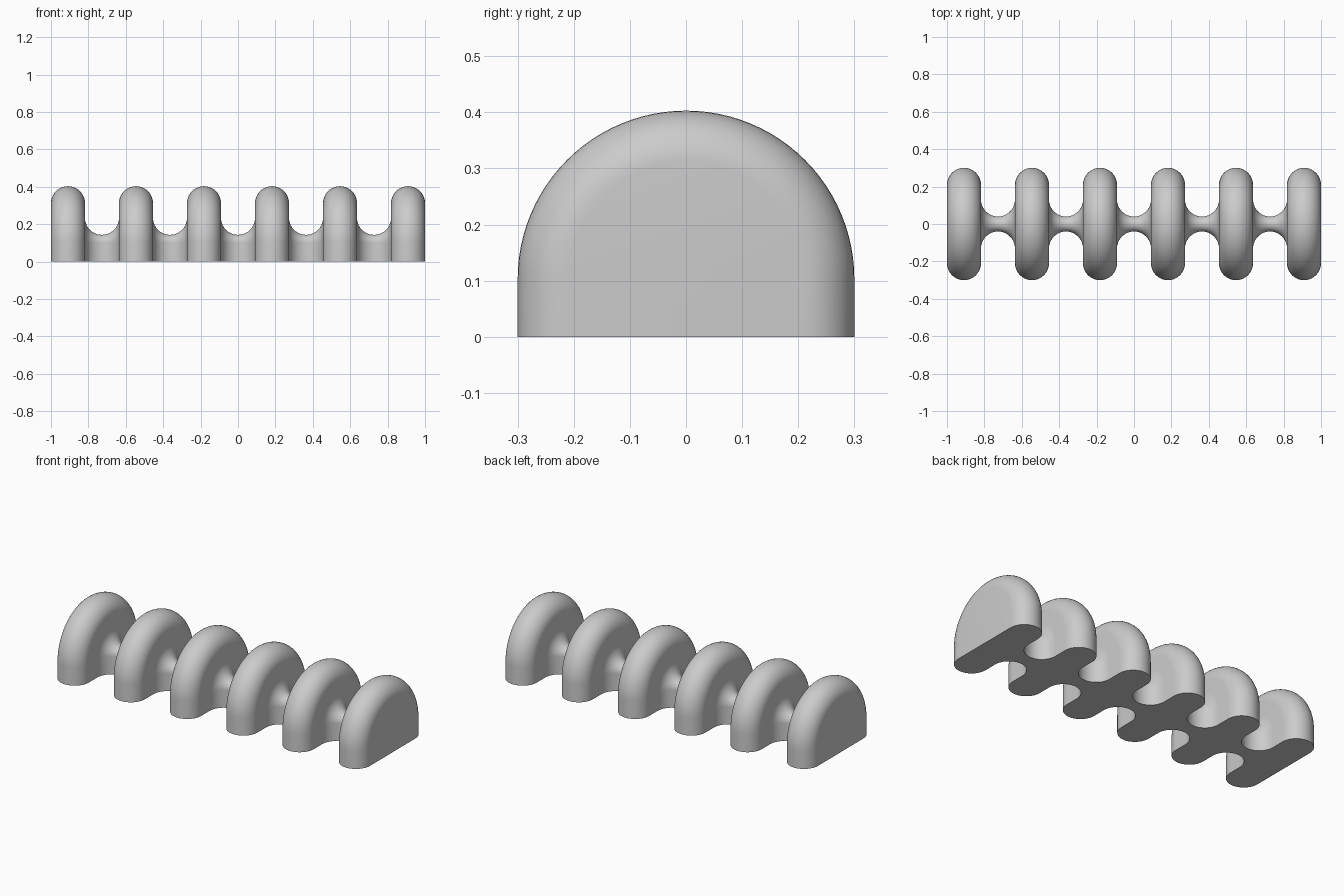
import bpy, bmesh, math

cube = bpy.data.objects.get("Cube")
if cube:
    bpy.data.objects.remove(cube, do_unlink=True)

FINS = 6
R = 1 / (FINS - 0.5) / 2          # radius of every fin tip and every gap
OUTER, NECK, AXIS_Z = 0.3, 0.04, 0.103
ARC, SWEEP = 20, 48

material = bpy.data.materials.new("plain grey")
material.use_nodes = True
grey = (0.6, 0.6, 0.6, 1)
material.diffuse_color = grey
material.node_tree.nodes["Principled BSDF"].inputs["Base Color"].default_value = grey

# Wavy profile along x: rounded fin tips alternating with rounded necks
profile = []
for i in range(2 * FINS - 1):
    centre = -1 + R * (2 * i + 1)
    fin = i % 2 == 0
    for k in range(ARC + 1):
        a = math.pi * k / ARC
        bulge = R * math.sin(a)
        radius = OUTER - R + bulge if fin else NECK + R - bulge
        profile.append((centre - R * math.cos(a), radius))

# Arch-shaped section at each profile point, with straight legs to the floor
bm = bmesh.new()
rings = []
for x, r in profile:
    section = [(-r, 0)]
    for k in range(SWEEP + 1):
        a = math.pi * k / SWEEP
        section.append((-r * math.cos(a), AXIS_Z + r * math.sin(a)))
    section.append((r, 0))
    rings.append([bm.verts.new((x, y, z)) for y, z in section])

# Skin between neighbouring sections, including the flat base
for a, b in zip(rings, rings[1:]):
    n = len(a)
    for j in range(n):
        k = (j + 1) % n
        bm.faces.new((a[j], a[k], b[k], b[j]))

# Flat ends
bm.faces.new(rings[0])
bm.faces.new(rings[-1])
bmesh.ops.recalc_face_normals(bm, faces=bm.faces)

mesh = bpy.data.meshes.new("ribbed_bar")
bm.to_mesh(mesh)
bm.free()
mesh.materials.append(material)
bar = bpy.data.objects.new("ribbed_bar", mesh)
bpy.context.collection.objects.link(bar)
bpy.context.view_layer.objects.active = bar
bar.select_set(True)
bpy.ops.object.shade_smooth_by_angle(angle=math.radians(35))
